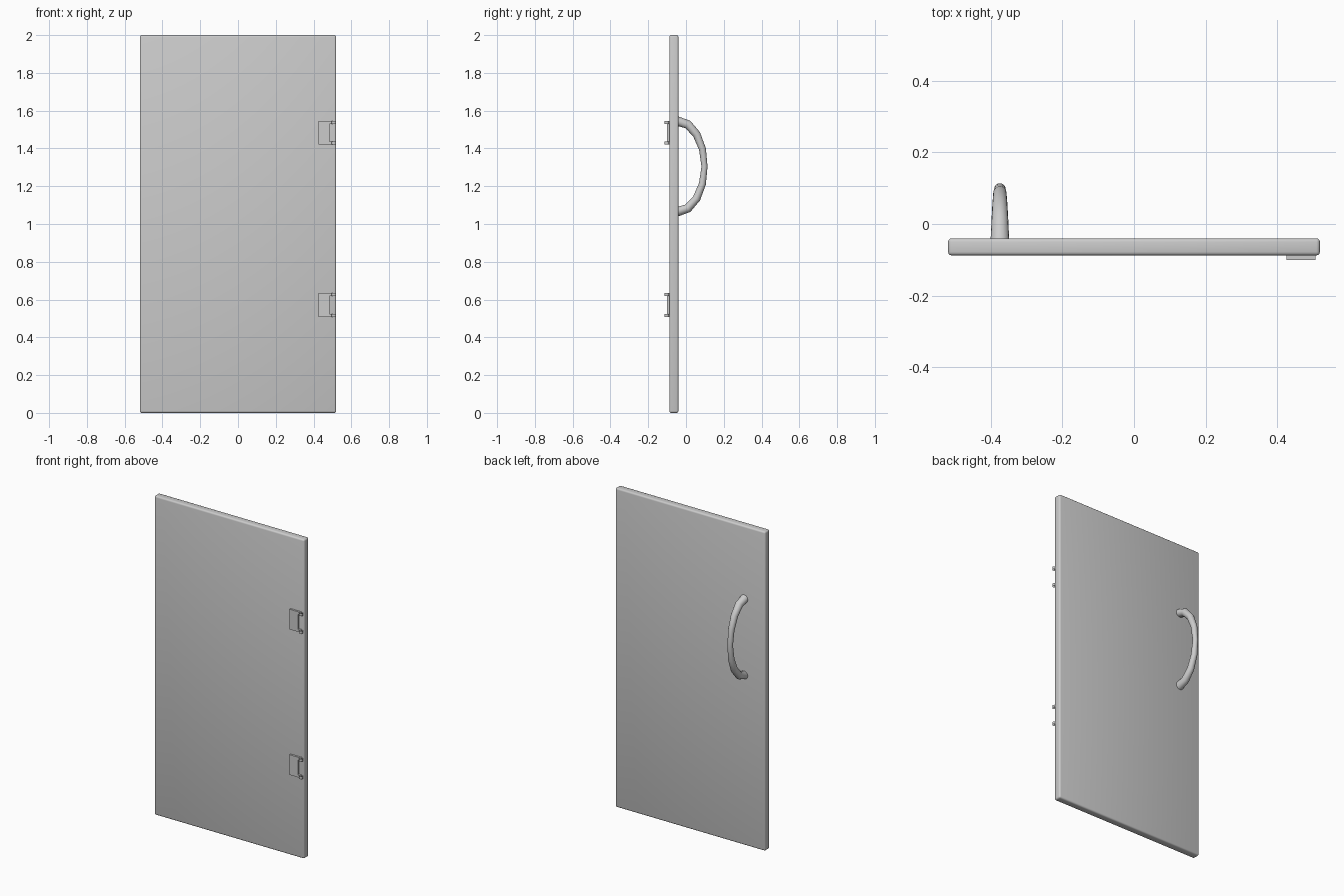
import bpy, bmesh
from math import sin, cos, pi, radians

if "Cube" in bpy.data.objects:
    bpy.data.objects.remove(bpy.data.objects["Cube"])


def make_object(name, bm, smooth=True):
    bmesh.ops.recalc_face_normals(bm, faces=bm.faces)
    mesh = bpy.data.meshes.new(name)
    bm.to_mesh(mesh)
    bm.free()
    obj = bpy.data.objects.new(name, mesh)
    bpy.context.collection.objects.link(obj)
    if smooth:
        bpy.ops.object.select_all(action='DESELECT')
        obj.select_set(True)
        bpy.context.view_layer.objects.active = obj
        bpy.ops.object.shade_smooth_by_angle(angle=radians(40))
    return obj


# Door panel: slab with rounded edges
bm = bmesh.new()
bmesh.ops.create_cube(bm, size=1)
for v in bm.verts:
    v.co = (v.co.x * 1.04, v.co.y * 0.048 - 0.064, v.co.z * 2 + 1)
bmesh.ops.bevel(bm, geom=bm.edges[:], offset=0.01, segments=3,
                profile=0.5, affect='EDGES')
make_object("door_panel", bm)

# Pull handle: half-ellipse sweep, thick at the ends and slim in the middle
SEGMENTS, SIDES = 8, 16
bm = bmesh.new()
rings = []
for i in range(SEGMENTS + 1):
    t = pi * i / SEGMENTS - pi / 2
    r = 0.016 + 0.010 * abs(t) / (pi / 2)
    ny, nz = cos(t) / 0.143, sin(t) / 0.24
    length = (ny * ny + nz * nz) ** 0.5
    ny, nz = ny / length, nz / length
    ring = []
    for k in range(SIDES):
        a = 2 * pi * k / SIDES
        ring.append(bm.verts.new((-0.375 + r * cos(a),
                                  -0.045 + 0.143 * cos(t) + ny * r * sin(a),
                                  1.305 + 0.24 * sin(t) + nz * r * sin(a))))
    rings.append(ring)
for a, b in zip(rings, rings[1:]):
    for k in range(SIDES):
        n = (k + 1) % SIDES
        bm.faces.new((a[k], a[n], b[n], b[k]))
bm.faces.new(rings[0])
bm.faces.new(rings[-1])
make_object("pull_handle", bm)


def hinge(name, z):
    # Notched leaf: C-shaped profile extruded off the door face
    h, n = 0.063, 0.047
    profile = [(0.427, -h), (0.507, -h), (0.507, -n), (0.485, -n),
               (0.485, n), (0.507, n), (0.507, h), (0.427, h)]
    bm = bmesh.new()
    face = bm.faces.new([bm.verts.new((x, -0.086, z + dz)) for x, dz in profile])
    out = bmesh.ops.extrude_face_region(bm, geom=[face], use_keep_orig=True)
    for v in out["geom"]:
        if isinstance(v, bmesh.types.BMVert):
            v.co.y = -0.100
    make_object(name + "_leaf", bm, smooth=False)

    # Two open knuckle tubes
    bm = bmesh.new()
    for side in (-1, 1):
        circles = []
        for dz in (n, h):
            circles.append([bm.verts.new((0.508 + 0.012 * cos(2 * pi * k / 16),
                                          -0.102 + 0.012 * sin(2 * pi * k / 16),
                                          z + side * dz)) for k in range(16)])
        for k in range(16):
            j = (k + 1) % 16
            bm.faces.new((circles[0][k], circles[0][j],
                          circles[1][j], circles[1][k]))
    make_object(name + "_knuckles", bm)


# Hinges
hinge("upper_hinge", 1.483)
hinge("lower_hinge", 0.571)
